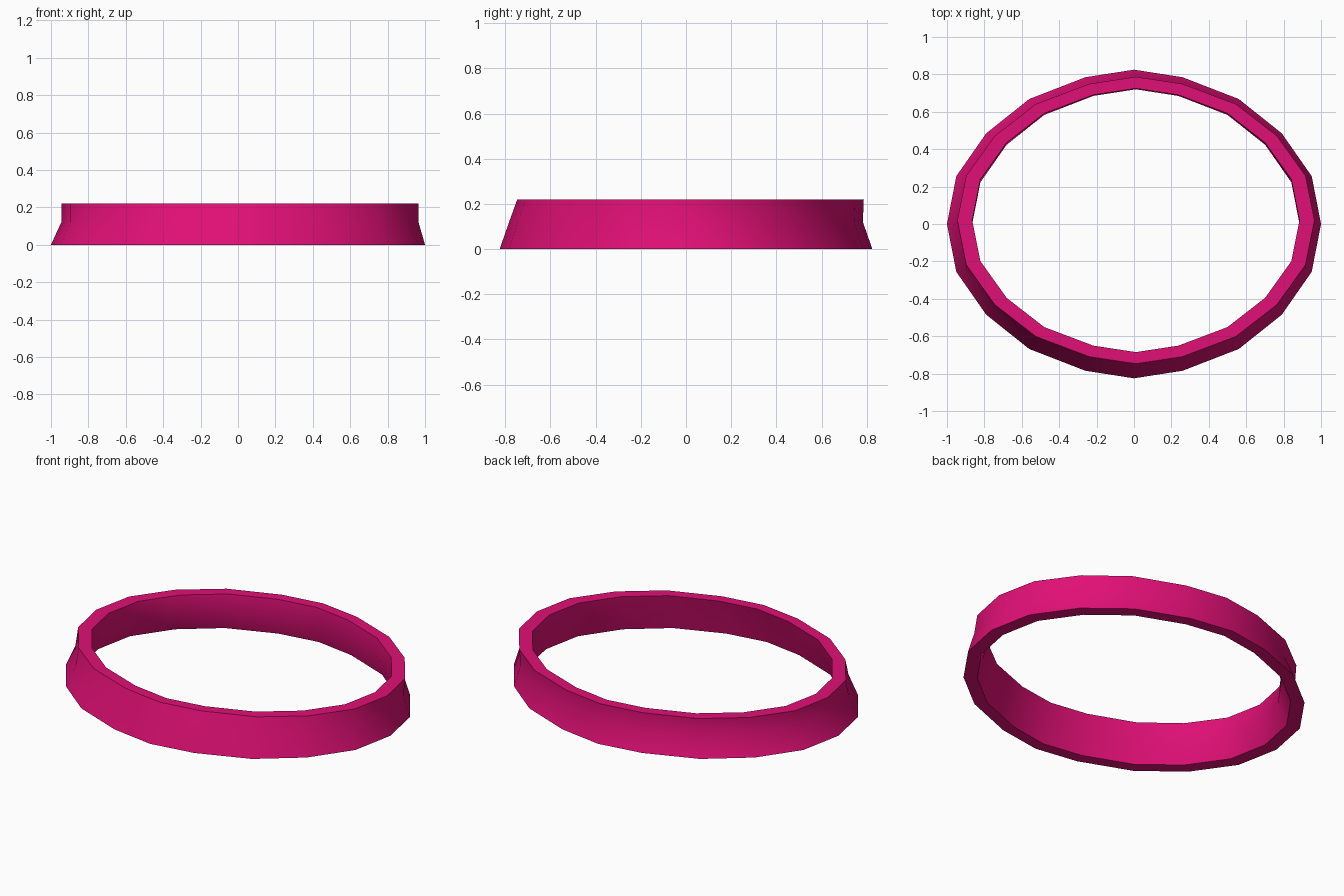
import bpy, bmesh

if "Cube" in bpy.data.objects:
    bpy.data.objects.remove(bpy.data.objects["Cube"])

# Quarter of the slightly squeezed 20-sided oval, mirrored into a full loop
quarter = [(1, 0), (.95, .31), (.79, .588), (.56, .81), (.26, .951)]
half = quarter + [(0, 1)] + [(-x, y) for x, y in reversed(quarter)]
oval = half + [(x, -y) for x, y in reversed(half[1:-1])]

# Cross-section rings: centre x, centre y, radius x, radius y, height
rings = [
    (0, 0, 1.0, .825, 0),          # outer foot
    (.01, 0, .955, .783, .12),     # outer waist
    (.01, .02, .955, .767, .22),   # outer top
    (.01, .02, .875, .705, .22),   # inner top
    (.01, 0, .875, .72, .12),      # inner waist
    (0, 0, .92, .757, 0),          # inner foot
]

# Flared band, bridged ring to ring
bm = bmesh.new()
loops = [[bm.verts.new((cx + rx * x, cy + ry * y, z)) for x, y in oval]
         for cx, cy, rx, ry, z in rings]
n = len(oval)
for r, low in enumerate(loops):
    high = loops[(r + 1) % len(loops)]
    for i in range(n):
        j = (i + 1) % n
        bm.faces.new((low[i], low[j], high[j], high[i]))
bmesh.ops.recalc_face_normals(bm, faces=bm.faces)
mesh = bpy.data.meshes.new("oval_band")
bm.to_mesh(mesh)
bm.free()
band = bpy.data.objects.new("oval_band", mesh)
bpy.context.collection.objects.link(band)

# Pink material
pink = bpy.data.materials.new("pink")
pink.diffuse_color = (.75, .005, .18, 1)
pink.use_nodes = True
pink.node_tree.nodes["Principled BSDF"].inputs["Base Color"].default_value = pink.diffuse_color
mesh.materials.append(pink)

# Smooth walls with sharp rims
bpy.context.view_layer.objects.active = band
band.select_set(True)
bpy.ops.object.shade_smooth_by_angle(angle=.6)
